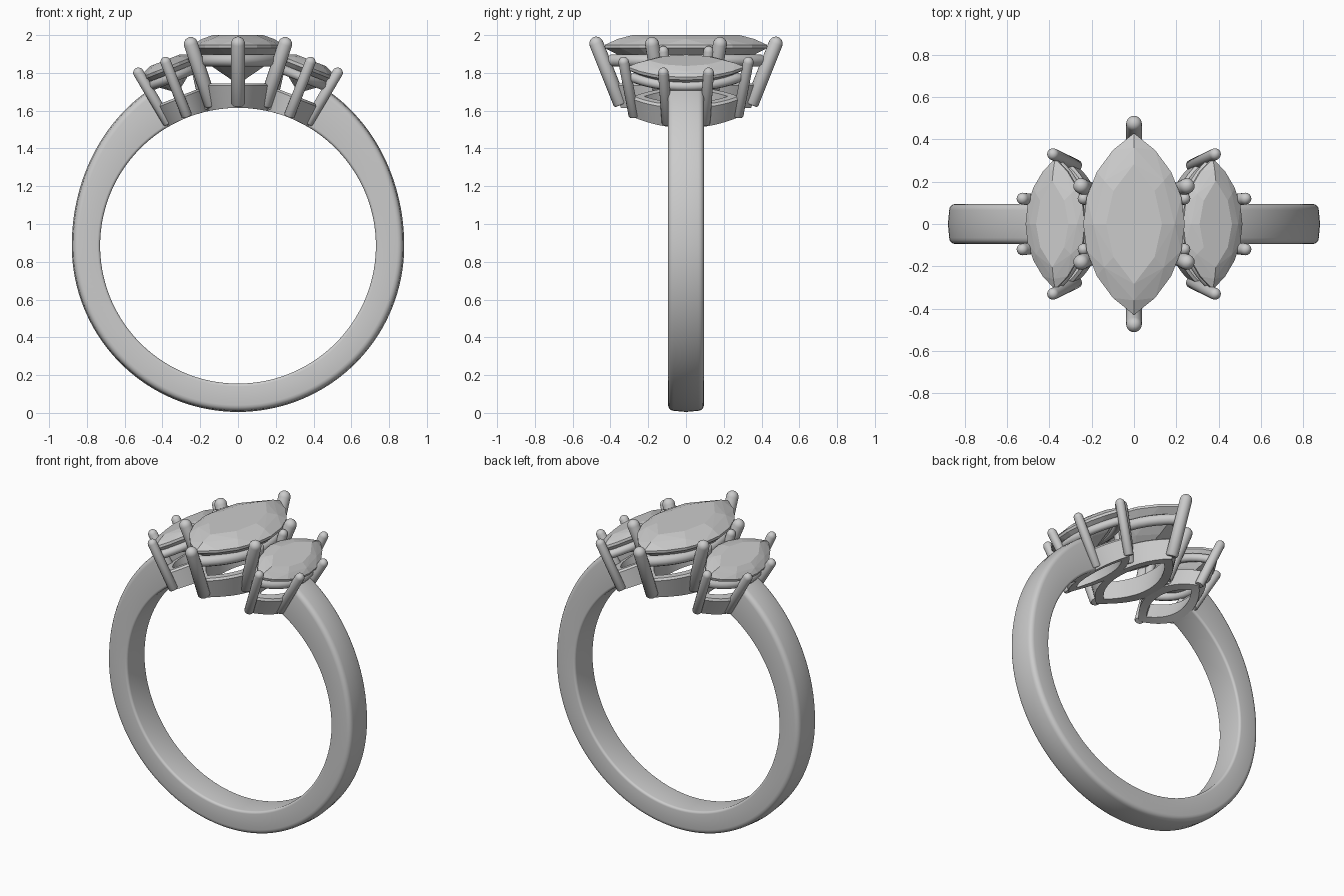
import bpy, bmesh
from math import sin, cos, asin, sqrt, pi, radians
from mathutils import Vector, Matrix

if "Cube" in bpy.data.objects:
    bpy.data.objects.remove(bpy.data.objects["Cube"])

CZ = 0.885      # height of the ring centre
R_IN = 0.73     # finger radius


def finish(name, bm, mat=None, smooth=True, angle=40):
    bmesh.ops.recalc_face_normals(bm, faces=bm.faces)
    if mat:
        bm.transform(mat)
    me = bpy.data.meshes.new(name)
    bm.to_mesh(me)
    bm.free()
    ob = bpy.data.objects.new(name, me)
    bpy.context.collection.objects.link(ob)
    if smooth:
        bpy.ops.object.select_all(action='DESELECT')
        ob.select_set(True)
        bpy.context.view_layer.objects.active = ob
        bpy.ops.object.shade_smooth_by_angle(angle=radians(angle))
    return ob


def loft(rings, closed=False, caps=True):
    bm = bmesh.new()
    vs = [[bm.verts.new(p) for p in r] for r in rings]
    n = len(vs[0])
    pairs = list(zip(vs, vs[1:])) + ([(vs[-1], vs[0])] if closed else [])
    for a, b in pairs:
        for i in range(n):
            j = (i + 1) % n
            bm.faces.new((a[i], a[j], b[j], b[i]))
    if caps and not closed:
        bm.faces.new(vs[0])
        bm.faces.new(vs[-1])
    return bm


def marquise(w, l, z, n=16):
    """Pointed oval made of two arcs; z may be a function of x."""
    r = (l * l + w * w) / (2 * w)
    a = asin(l / r)
    pts = []
    for s in (1, -1):
        for i in range(n):
            t = a * (2 * i / n - 1)
            x, y = s * (r * cos(t) - r + w), s * r * sin(t)
            pts.append((x, y, z(x) if callable(z) else z))
    return pts


def finger(x):
    return sqrt(R_IN ** 2 - x * x)


def prong(name, foot, tip, r, mat):
    # straight rod with a round top, slightly eased foot
    foot, tip = Vector(foot), Vector(tip)
    d = tip - foot
    h = d.length
    prof = [(r * .8, 0), (r, r * .25), (r, h)]
    prof += [(r * cos(k * pi / 10), h + r * sin(k * pi / 10)) for k in range(1, 5)]
    prof.append((r * .05, h + r))
    bm = loft([[(q * cos(2 * pi * i / 16), q * sin(2 * pi * i / 16), z) for i in range(16)]
               for q, z in prof])
    rot = d.to_track_quat('Z', 'Y').to_matrix().to_4x4()
    finish(name, bm, mat @ Matrix.Translation(foot) @ rot, angle=50)


def stone(name, w, l, z, crown, depth, mat):
    # faceted marquise: table, crown, girdle, pavilion with keel
    pts = marquise(w, l, z + .008, 8) + marquise(w, l, z - .008, 8)
    pts += marquise(w * .80, l * .84, z + crown * .66, 4)
    pts += marquise(w * .55, l * .66, z + crown, 4)
    pts += marquise(w * .55, l * .55, z - depth * .55, 4)
    pts += [(0, 0, z - depth)]
    bm = bmesh.new()
    for p in pts:
        bm.verts.new(p)
    res = bmesh.ops.convex_hull(bm, input=bm.verts)
    loose = [v for v in bm.verts if not v.link_faces]
    bmesh.ops.delete(bm, geom=loose, context='VERTS')
    finish(name, bm, mat, smooth=False)


def head(name, tilt, w, l, z, crown, depth, pr, side, end, rail, low, top):
    """One stone with rail, gallery and six prongs, turned about the ring centre."""
    mat = Matrix.Translation((0, 0, CZ)) @ Matrix.Rotation(radians(tilt), 4, 'Y')
    stone(name + "_stone", w, l, z, crown, depth, mat)
    # round upper rail
    rw, rl, rz, rr = rail
    rings = []
    for k in range(10):
        a = 2 * pi * k / 10
        o = rr * cos(a)
        rings.append(marquise(rw + o, rl + o * 1.3, rz + rr * sin(a)))
    finish(name + "_upper_rail", loft(rings, closed=True), mat)
    # lower gallery band whose underside follows the finger
    t = .05
    rings = [marquise(low[0], low[1], finger),
             marquise(top[0], top[1], top[2] - .012),
             marquise(top[0] - .012, top[1] - .015, top[2]),
             marquise(top[0] - t, top[1] - t * 1.4, top[2]),
             marquise(low[0] - t, low[1] - t * 1.4, finger)]
    finish(name + "_gallery", loft(rings, closed=True), mat)
    # prongs: two at the points, four along the flanks
    for sy in (1, -1):
        (fy, fz), (ty, tz) = end
        prong(name + "_end_prong", (0, sy * fy, fz), (0, sy * ty, tz), pr, mat)
        for sx in (1, -1):
            f, p = side
            prong(name + "_side_prong", (sx * f[0], sy * f[1], f[2]),
                  (sx * p[0], sy * p[1], p[2]), pr, mat)


# shank: rounded section swept round the finger, thicker towards the stones
def section(th):
    up = max(0, sin(th)) / .87
    ro = .88 + .07 * up ** 2
    hw, c = .095, .03
    prof = []
    for y0, r0, a0 in ((hw - c, ro - c - .006, 0), (-hw + c, ro - c - .006, 90),
                       (-hw + .015, R_IN + .015, 180), (hw - .015, R_IN + .015, 270)):
        q = c if a0 < 180 else .015
        for k in range(5):
            a = radians(a0 + k * 22.5)
            prof.append((y0 + q * cos(a), r0 + q * sin(a)))
        if a0 == 0:
            prof.append((0, ro))
    return [(r * cos(th), y, CZ + r * sin(th)) for y, r in prof]


N = 120
start, end = radians(180 - 61), radians(360 + 61)
finish("shank", loft([section(start + (end - start) * i / N) for i in range(N + 1)]))

# centre head
head("centre", 0, .24, .43, 1.055, .06, .20, .037,
     side=((.14, .125, .74), (.25, .18, 1.068)),
     end=((.345, .745), (.475, 1.07)),
     rail=(.19, .385, .98, .033), low=(.165, .345), top=(.19, .38, .86))

# two smaller heads leaning outwards
for label, tilt in (("left", -21.5), ("right", 21.5)):
    head(label, tilt, .15, .31, 1.01, .045, .14, .028,
         side=((.105, .10, .735), (.155, .12, 1.045)),
         end=((.275, .735), (.33, 1.045)),
         rail=(.12, .275, .955, .026), low=(.125, .275), top=(.14, .29, .85))
